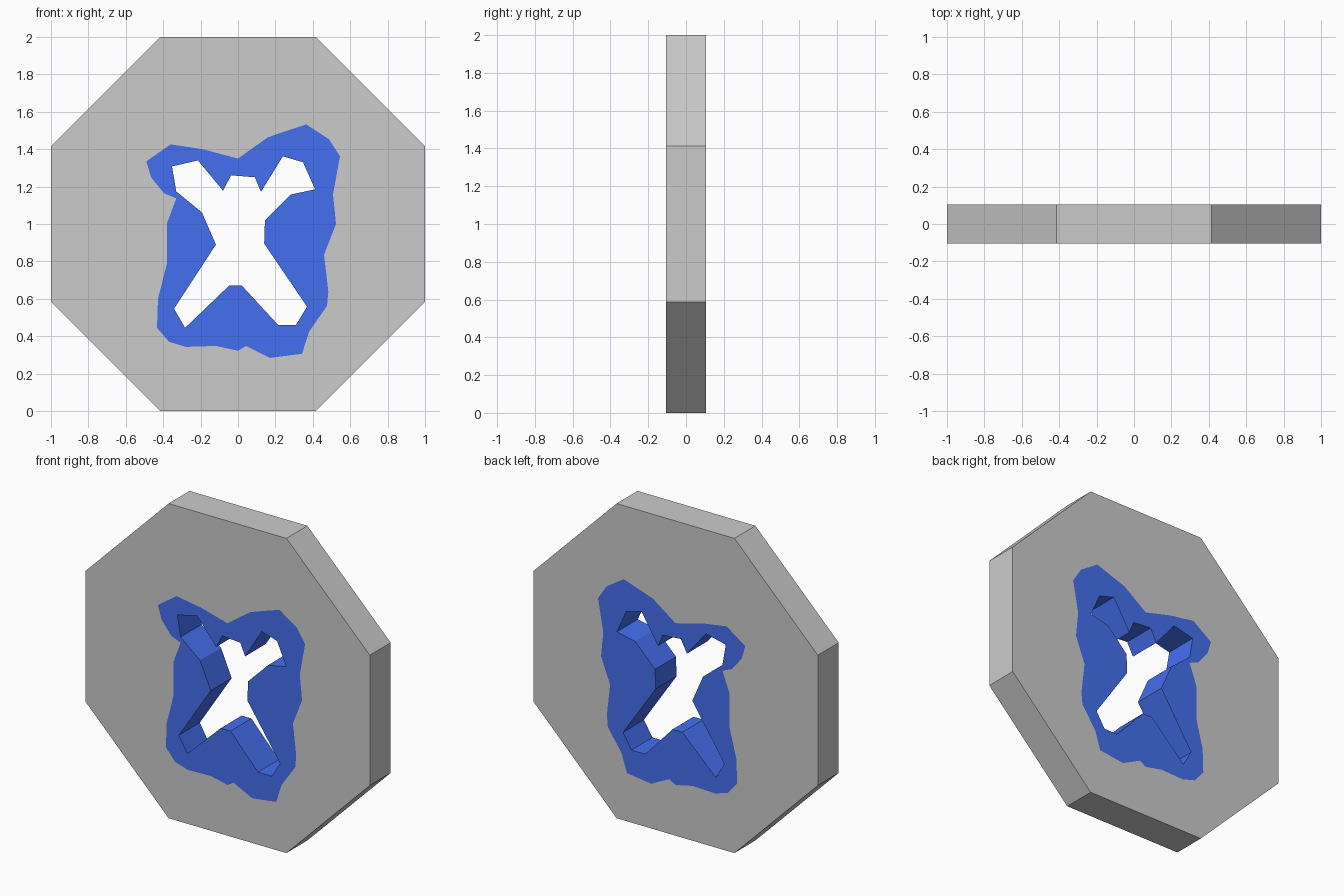
import bpy, bmesh, math
from mathutils import Vector

if "Cube" in bpy.data.objects:
    bpy.data.objects.remove(bpy.data.objects["Cube"])

HALF = 0.105  # half thickness of the plate


def ring_plate(name, outer, inner, wall_loop, wall_outward, color=None):
    """Front and back faces between two outlines, walled along one of them."""
    bm = bmesh.new()
    centre = Vector((0, 0, 1))
    for y in (-HALF, HALF):
        edges = []
        for loop in (outer, inner):
            vs = [bm.verts.new((x, y, z)) for x, z in loop]
            edges += [bm.edges.new((vs[i - 1], vs[i])) for i in range(len(vs))]
        res = bmesh.ops.triangle_fill(bm, edges=edges, use_beauty=True, use_dissolve=False)
        for f in res["geom"]:
            if isinstance(f, bmesh.types.BMFace):
                f.normal_update()
                if f.normal.y * y < 0:
                    f.normal_flip()
    # side walls: signed area gives the outline direction
    n = len(wall_loop)
    area = sum(wall_loop[i - 1][0] * wall_loop[i][1] - wall_loop[i][0] * wall_loop[i - 1][1]
               for i in range(n))
    for i in range(n):
        (x0, z0), (x1, z1) = wall_loop[i - 1], wall_loop[i]
        out = Vector((z1 - z0, 0, x0 - x1)) * (1 if area > 0 else -1)
        if not wall_outward:
            out = -out
        f = bm.faces.new([bm.verts.new(p) for p in (
            (x0, -HALF, z0), (x1, -HALF, z1), (x1, HALF, z1), (x0, HALF, z0))])
        f.normal_update()
        if f.normal.dot(out) < 0:
            f.normal_flip()
    bmesh.ops.remove_doubles(bm, verts=bm.verts[:], dist=1e-5)
    me = bpy.data.meshes.new(name)
    bm.to_mesh(me)
    bm.free()
    ob = bpy.data.objects.new(name, me)
    bpy.context.collection.objects.link(ob)
    if color:
        mat = bpy.data.materials.new(name + "_blue")
        mat.diffuse_color = color
        mat.use_nodes = True
        mat.node_tree.nodes["Principled BSDF"].inputs["Base Color"].default_value = mat.diffuse_color
        me.materials.append(mat)
    return ob


# octagonal outside
R = 1 / math.cos(math.pi / 8)
octagon = [(R * math.cos(math.pi / 8 + k * math.pi / 4),
            1 + R * math.sin(math.pi / 8 + k * math.pi / 4)) for k in range(8)]

# ragged edge of the blue area
splash = [(-.49, 1.335), (-.36, 1.426), (-.19, 1.40), (0, 1.35), (.16, 1.464), (.364, 1.533),
          (.487, 1.453), (.545, 1.362), (.508, 1.158), (.524, 1.0), (.46, .836), (.483, .638),
          (.476, .563), (.38, .424), (.342, .306), (.171, .284), (.043, .348), (0, .322),
          (-.118, .348), (-.278, .343), (-.369, .37), (-.433, .445), (-.428, .6),
          (-.38, .788), (-.38, 1.003), (-.33, 1.137), (-.396, 1.164), (-.465, 1.25)]

# cross-shaped opening through the plate
opening = [(-.353, 1.308), (-.214, 1.34), (-.08, 1.178), (-.037, 1.26), (.09, 1.25),
           (.123, 1.172), (.24, 1.362), (.348, 1.33), (.412, 1.185), (.283, 1.158),
           (.144, 1.019), (.14, .895), (.369, .558), (.31, .461), (.214, .461), (.021, .67),
           (-.048, .67), (-.283, .445), (-.342, .547), (-.118, .89), (-.193, 1.062),
           (-.33, 1.174)]

ring_plate("octagon_plate", octagon, splash, octagon, True)
ring_plate("painted_opening", splash, opening, opening, False, (0.06, 0.16, 0.87, 1))
